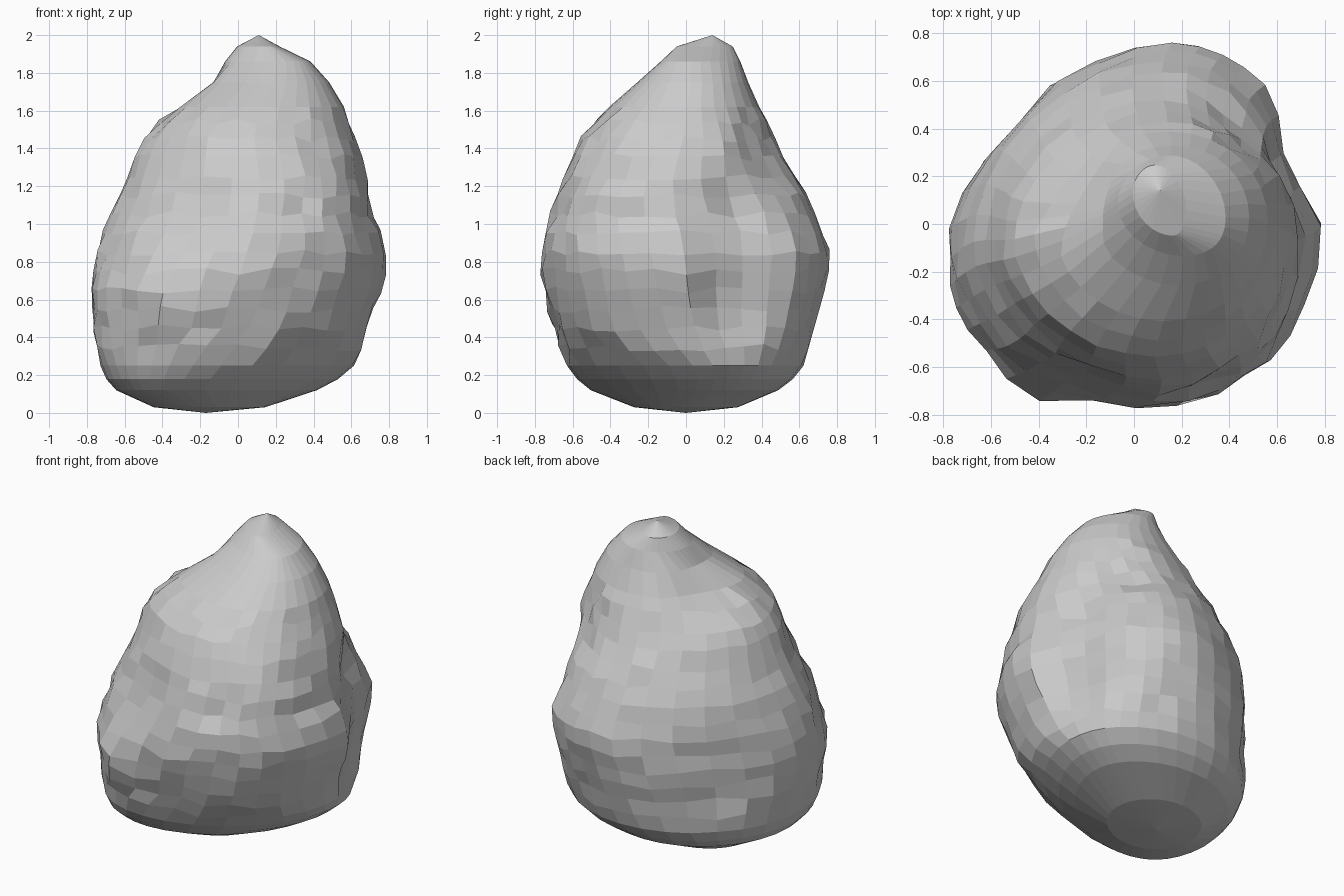
import bpy, bmesh, math, random
from mathutils import Vector

if "Cube" in bpy.data.objects:
    bpy.data.objects.remove(bpy.data.objects["Cube"])

random.seed(11)
SEGS = 32

# Ring height, then reach in 8 directions:
# right, back-right, back, back-left, left, front-left, front, front-right
RINGS = [
    (0.03, .15, .18, .28, .38, .45, .40, .28, .16),
    (0.12, .42, .48, .48, .56, .63, .69, .50, .35),
    (0.25, .61, .67, .61, .65, .71, .79, .62, .53),
    (0.45, .66, .75, .66, .67, .75, .82, .69, .71),
    (0.65, .73, .79, .73, .67, .78, .82, .74, .78),
    (0.85, .77, .81, .76, .65, .76, .77, .76, .82),
    (1.05, .70, .73, .69, .60, .68, .68, .72, .79),
    (1.25, .67, .65, .59, .52, .60, .60, .645, .73),
    (1.45, .62, .59, .48, .43, .51, .51, .56, .62),
    (1.62, .55, .52, .38, .33, .33, .35, .40, .52),
    (1.75, .47, .46, .32, .24, .18, .17, .25, .42),
    (1.86, .38, .37, .29, .16, .07, .04, .13, .31),
    (1.94, .22, .26, .25, .13, .01, -.04, .05, .16),
]


def outline(reach):
    """Smooth closed outline whose silhouette touches the 8 reaches."""
    terms = []
    for k in range(4):
        w = (1 if k == 0 else 2) / 8 * (0.6 if k == 3 else 1)
        a = sum(r * math.cos(k * i * math.pi / 4) for i, r in enumerate(reach)) * w
        b = sum(r * math.sin(k * i * math.pi / 4) for i, r in enumerate(reach)) * w
        terms.append((k, a, b))
    pts = []
    for s in range(SEGS):
        t = 2 * math.pi * s / SEGS
        h = sum(a * math.cos(k * t) + b * math.sin(k * t) for k, a, b in terms)
        d = sum(k * (b * math.cos(k * t) - a * math.sin(k * t)) for k, a, b in terms)
        pts.append((h * math.cos(t) - d * math.sin(t), h * math.sin(t) + d * math.cos(t)))
    return pts


# Add smoothly curved in-between rings below the upper cone
levels = []
for i in range(len(RINGS) - 1):
    levels.append(RINGS[i])
    if RINGS[i][0] < 1.5 and i > 0:
        mid = [(9 * (b + c) - a - d) / 16 for a, b, c, d in zip(*RINGS[i - 1:i + 3])]
        levels.append(tuple(mid))
levels.append(RINGS[-1])

# Rock body: stacked rings, chipped at random in the middle
bm = bmesh.new()
rings = []
for z, *reach in levels:
    rough = 1.0 if 0.3 < z < 1.6 else 0.0
    ring = []
    for x, y in outline(reach):
        chip = 1 + rough * random.uniform(-0.022, 0.012)
        ring.append(bm.verts.new((x * chip, y * chip, z + rough * random.uniform(-0.02, 0.02))))
    rings.append(ring)
for lo, hi in zip(rings, rings[1:]):
    for i in range(SEGS):
        j = (i + 1) % SEGS
        bm.faces.new((lo[i], lo[j], hi[j], hi[i]))

# Base point and peak
base = bm.verts.new((-0.17, 0, 0))
peak = bm.verts.new((0.11, 0.14, 2))
for i in range(SEGS):
    j = (i + 1) % SEGS
    bm.faces.new((base, rings[0][j], rings[0][i]))
    bm.faces.new((peak, rings[-1][i], rings[-1][j]))

# Hollows and bumps: (centre, radius, vertical stretch, depth), bumps negative
for c, r, tall, depth in [((-0.22, -0.65, 1.00), 0.28, 1.0, 0.04),
                          ((0.30, -0.62, 1.05), 0.18, 1.0, 0.03),
                          ((0.02, -0.75, 0.45), 0.20, 1.0, 0.04),
                          ((0.40, 0.42, 1.35), 0.25, 1.0, 0.05),
                          ((-0.22, 0.12, 1.62), 0.28, 1.0, 0.08),
                          ((0.70, 0.28, 0.80), 0.28, 2.0, 0.09),
                          ((-0.59, 0.43, 0.60), 0.22, 2.0, 0.04),
                          ((-0.42, -0.69, 0.58), 0.20, 1.3, -0.06)]:
    c = Vector(c)
    for v in bm.verts:
        off = v.co - c
        off.z /= tall
        if off.length < r:
            out = Vector((v.co.x, v.co.y, 0)).normalized()
            v.co -= out * depth * (1 - (off.length / r) ** 2)

bmesh.ops.recalc_face_normals(bm, faces=bm.faces)
mesh = bpy.data.meshes.new("rock")
bm.to_mesh(mesh)
bm.free()
rock = bpy.data.objects.new("rock", mesh)
bpy.context.collection.objects.link(rock)
